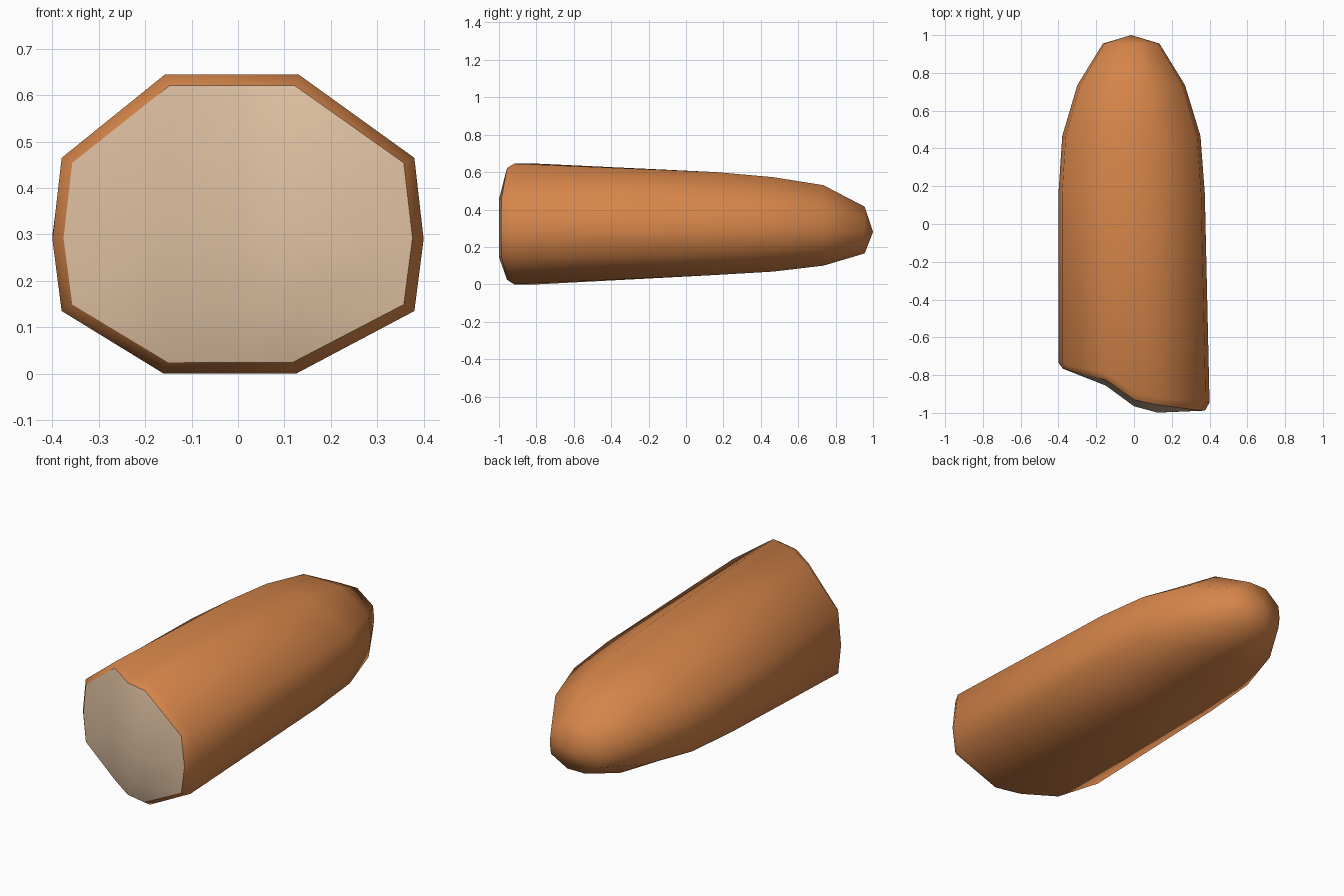
import bpy

if "Cube" in bpy.data.objects:
    bpy.data.objects.remove(bpy.data.objects["Cube"])


def material(name, rgb):
    m = bpy.data.materials.new(name)
    m.diffuse_color = (*rgb, 1)
    m.use_nodes = True
    m.node_tree.nodes["Principled BSDF"].inputs["Base Color"].default_value = m.diffuse_color
    return m


def build(name, verts, faces, mat):
    me = bpy.data.meshes.new(name)
    me.from_pydata(verts, [], faces)
    me.materials.append(mat)
    ob = bpy.data.objects.new(name, me)
    bpy.context.collection.objects.link(ob)
    me.shade_smooth()
    return ob


def interp(x, table):
    # piecewise linear lookup, clamped at both ends
    if x <= table[0][0]:
        return table[0][1]
    for (a, u), (b, v) in zip(table, table[1:]):
        if x <= b:
            return u + (v - u) * (x - a) / (b - a)
    return table[-1][1]


orange = material("orange skin", (0.67, 0.235, 0.068))
cream = material("cream cut face", (0.74, 0.53, 0.36))

# Cross-section, clockwise seen from the front, starting at upper left
section = [(-.157, .645), (0, .645), (.13, .645), (.38, .465), (.4, .29), (.38, .135),
           (.125, 0), (0, 0), (-.16, 0), (-.38, .135), (-.4, .29), (-.38, .465)]
N = len(section)

# Slanted, stepped cut: y of the outer rim and of the cut face across x
rim_cut = [(-.4, -.735), (-.157, -.79), (0, -.89), (.13, -.92), (.4, -.945)]
edge_cut = [(-.38, -.765), (-.15, -.825), (0, -.93), (.12, -.957), (.36, -.988)]
face_cut = [(-.38, -.77), (-.157, -.85), (0, -.965), (.13, -1.0), (.38, -.99)]

# Rounded rim just inside the outline, where skin meets the cut face
edge = []
for x, z in section:
    ex, ez = x * .94, .322 + (z - .322) * .925
    edge.append((ex, interp(ex, edge_cut), ez))

# Skin: rim, slanted front ring, then tapering rings (y, left, right, bottom, top)
rings = [(.16, -.4, .375, .05, .6), (.465, -.38, .352, .068, .573),
         (.735, -.3, .27, .1, .53), (.955, -.165, .135, .165, .415)]
verts = list(edge) + [(x, interp(x, rim_cut), z) for x, z in section]
for y, l, r, b, t in rings:
    verts += [((l + r) / 2 + x / .8 * (r - l), y, b + z / .645 * (t - b)) for x, z in section]
faces = []
for k in range(len(rings) + 1):
    for i in range(N):
        j = (i + 1) % N
        faces.append((k * N + i, k * N + j, (k + 1) * N + j, (k + 1) * N + i))
tip, last = len(verts), (len(rings) + 1) * N
verts.append((-.015, 1, .28))
faces += [(last + i, last + (i + 1) % N, tip) for i in range(N)]
build("tapered_body", verts, faces, orange)

# Cut face: edge ring around a 3 x 3 grid of inner points
verts = list(edge)
for z in (.46, .29, .14):
    verts += [(x, interp(x, face_cut), z) for x in (-.15, 0, .125)]
g = [[N + 3 * r + c for c in range(3)] for r in range(3)]
faces = [(g[r][c], g[r + 1][c], g[r + 1][c + 1], g[r][c + 1]) for r in range(2) for c in range(2)]
border = [g[0][0], g[0][1], g[0][2], g[0][2], g[1][2], g[2][2],
          g[2][2], g[2][1], g[2][0], g[2][0], g[1][0], g[0][0]]
for i in range(N):
    j = (i + 1) % N
    if border[i] == border[j]:
        faces.append((i, border[i], j))
    else:
        faces.append((i, border[i], border[j], j))
build("cut_face", verts, faces, cream)
